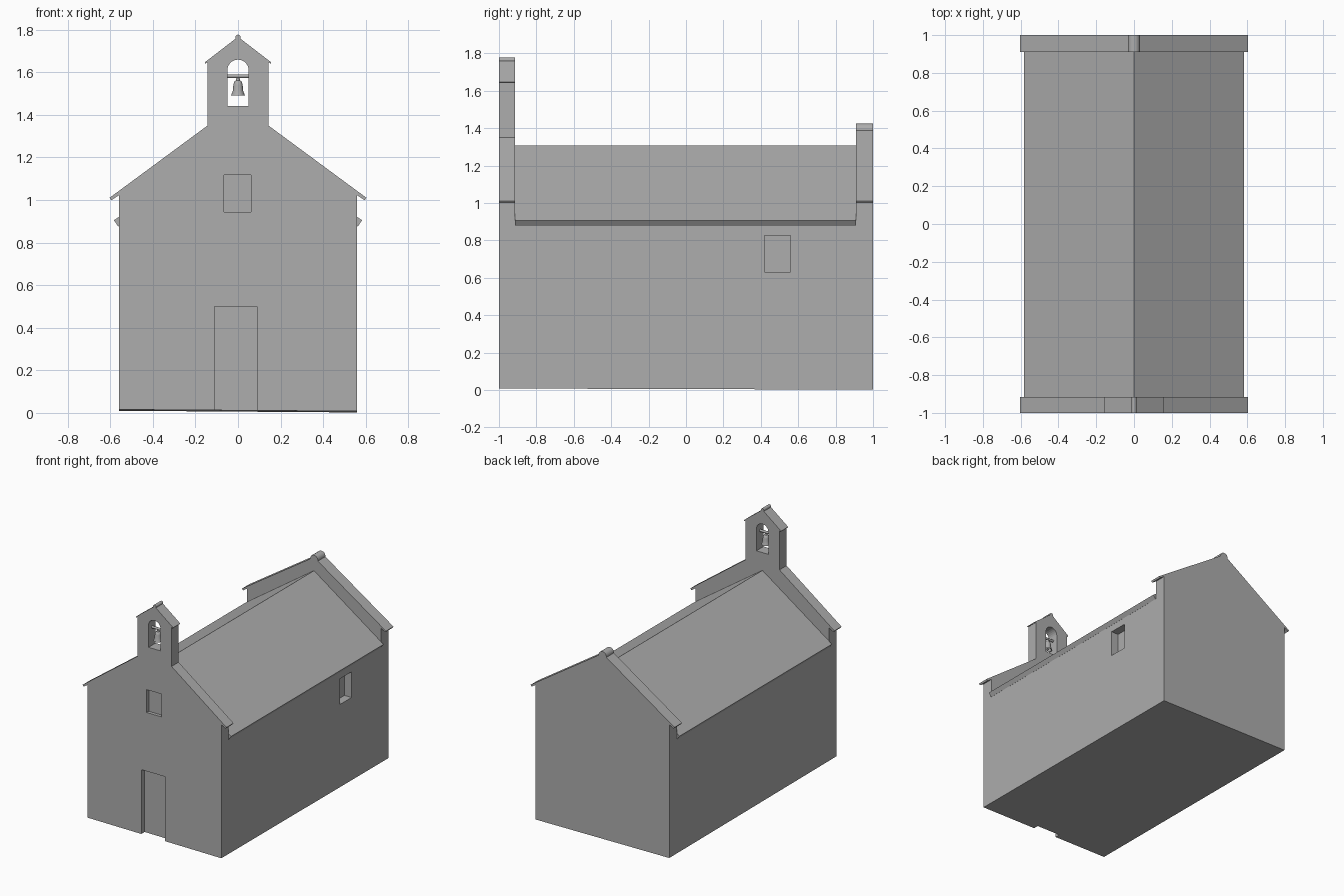
import bpy, bmesh
from math import sin, cos, pi
from mathutils import Vector, Matrix

if "Cube" in bpy.data.objects:
    bpy.data.objects.remove(bpy.data.objects["Cube"], do_unlink=True)

stone = bpy.data.materials.new("plain_grey")
stone.use_nodes = True
grey = (0.418, 0.418, 0.418, 1)
stone.diffuse_color = grey
stone.node_tree.nodes["Principled BSDF"].inputs["Base Color"].default_value = grey

FRONT, FRONT_IN, BACK_IN, BACK = -1.0, -0.915, 0.91, 1.0
BELL_Y = (FRONT + FRONT_IN) / 2


def finish(name, bm, smooth=False):
    bmesh.ops.recalc_face_normals(bm, faces=bm.faces)
    mesh = bpy.data.meshes.new(name)
    bm.to_mesh(mesh)
    bm.free()
    mesh.materials.append(stone)
    obj = bpy.data.objects.new(name, mesh)
    bpy.context.collection.objects.link(obj)
    if smooth:
        bpy.ops.object.select_all(action='DESELECT')
        obj.select_set(True)
        bpy.context.view_layer.objects.active = obj
        bpy.ops.object.shade_smooth_by_angle(angle=0.7)
    return obj


def extrude(name, profile, y0, y1):
    """Extrude an (x, z) outline along y."""
    bm = bmesh.new()
    face = bm.faces.new([bm.verts.new((x, y0, z)) for x, z in profile])
    out = bmesh.ops.extrude_face_region(bm, geom=[face])
    moved = [v for v in out["geom"] if isinstance(v, bmesh.types.BMVert)]
    bmesh.ops.translate(bm, verts=moved, vec=(0, y1 - y0, 0))
    # the ground plane is very slightly tilted
    for v in bm.verts:
        if v.co.z == 0:
            v.co.z = 0.009 - 0.007 * v.co.x - 0.003 * v.co.y
    return finish(name, bm)


def mirrored(half):
    """Complete a right-hand outline with its mirror image."""
    return half + [(-x, z) for x, z in reversed(half) if x > 0]


def rod(name, radius, length, centre, axis, sides=16):
    bm = bmesh.new()
    turn = Matrix.Rotation(pi / 2, 4, 'Y' if axis == 'X' else 'X')
    bmesh.ops.create_cone(bm, cap_ends=True, segments=sides, radius1=radius,
                          radius2=radius, depth=length,
                          matrix=Matrix.Translation(centre) @ turn)
    return finish(name, bm, True)


def cut(obj, cutter):
    mod = obj.modifiers.new("opening", 'BOOLEAN')
    mod.operation = 'DIFFERENCE'
    mod.solver = 'EXACT'
    mod.object = cutter
    bpy.context.view_layer.objects.active = obj
    bpy.ops.object.modifier_apply(modifier=mod.name)
    bpy.data.objects.remove(cutter, do_unlink=True)


def box(x0, x1, z0, z1):
    return [(x0, z0), (x1, z0), (x1, z1), (x0, z1)]


# Nave walls
nave = extrude("nave_walls", mirrored([(0.56, 0), (0.56, 0.885), (0, 1.28)]),
               FRONT_IN, BACK_IN)
cut(nave, extrude("window_cutter", box(0.5, 0.7, 0.63, 0.825), 0.42, 0.56))

# Pitched roof
extrude("roof", [(0, 1.308), (0.583, 0.905), (0.563, 0.876), (0, 1.27),
                 (-0.563, 0.876), (-0.583, 0.905)], FRONT_IN, BACK_IN)

# Front gable with sloped coping and bell tower
coping_end = [(0.56, 0), (0.56, 1.022), (0.595, 0.999), (0.603, 1.011)]
front = extrude("front_gable", mirrored(coping_end + [
    (0.143, 1.35), (0.143, 1.648), (0.153, 1.641), (0.156, 1.647), (0, 1.767)]),
    FRONT, FRONT_IN)
arch = [(0.05 * cos(pi * i / 12), 1.61 + 0.05 * sin(pi * i / 12)) for i in range(13)]
for name, outline, depth in (
        ("door_cutter", box(-0.11, 0.09, -0.1, 0.5), 0.04),
        ("upper_window_cutter", box(-0.065, 0.06, 0.945, 1.118), 0.025),
        ("bell_opening_cutter", [(-0.05, 1.443), (0.05, 1.443)] + arch, 0.3)):
    cut(front, extrude(name, outline, FRONT - 0.1, FRONT + depth))

# Back gable with coping
extrude("back_gable", mirrored(coping_end + [(0, 1.41)]), BACK_IN, BACK)

# Ridge rolls on the tower and the back gable
rod("tower_ridge_roll", 0.013, FRONT_IN - FRONT, (0, BELL_Y, 1.764), 'Y')
rod("back_ridge_roll", 0.033, BACK - BACK_IN, (0, (BACK + BACK_IN) / 2, 1.392), 'Y')

# Bell beam
rod("bell_beam", 0.009, 0.11, (0, BELL_Y, 1.582), 'X', 12)

# Bell turned from a half profile, with clapper
bm = bmesh.new()
outline = [(0, 1.575), (0.008, 1.573), (0.01, 1.562), (0.018, 1.556), (0.022, 1.54),
           (0.024, 1.515), (0.032, 1.492), (0.028, 1.492), (0.018, 1.52), (0, 1.545)]
verts = [bm.verts.new((r, BELL_Y, z)) for r, z in outline]
edges = [bm.edges.new(pair) for pair in zip(verts, verts[1:])]
bmesh.ops.spin(bm, geom=verts + edges, cent=Vector((0, BELL_Y, 0)),
               axis=(0, 0, 1), angle=2 * pi, steps=20)
bmesh.ops.remove_doubles(bm, verts=bm.verts, dist=0.0002)
finish("bell", bm, True)

bm = bmesh.new()
bmesh.ops.create_uvsphere(bm, u_segments=10, v_segments=6, radius=0.007,
                          matrix=Matrix.Translation((0, BELL_Y, 1.497)))
bmesh.ops.create_cone(bm, segments=8, radius1=0.003, radius2=0.003, depth=0.05,
                      matrix=Matrix.Translation((0, BELL_Y, 1.52)))
finish("bell_clapper", bm, True)
